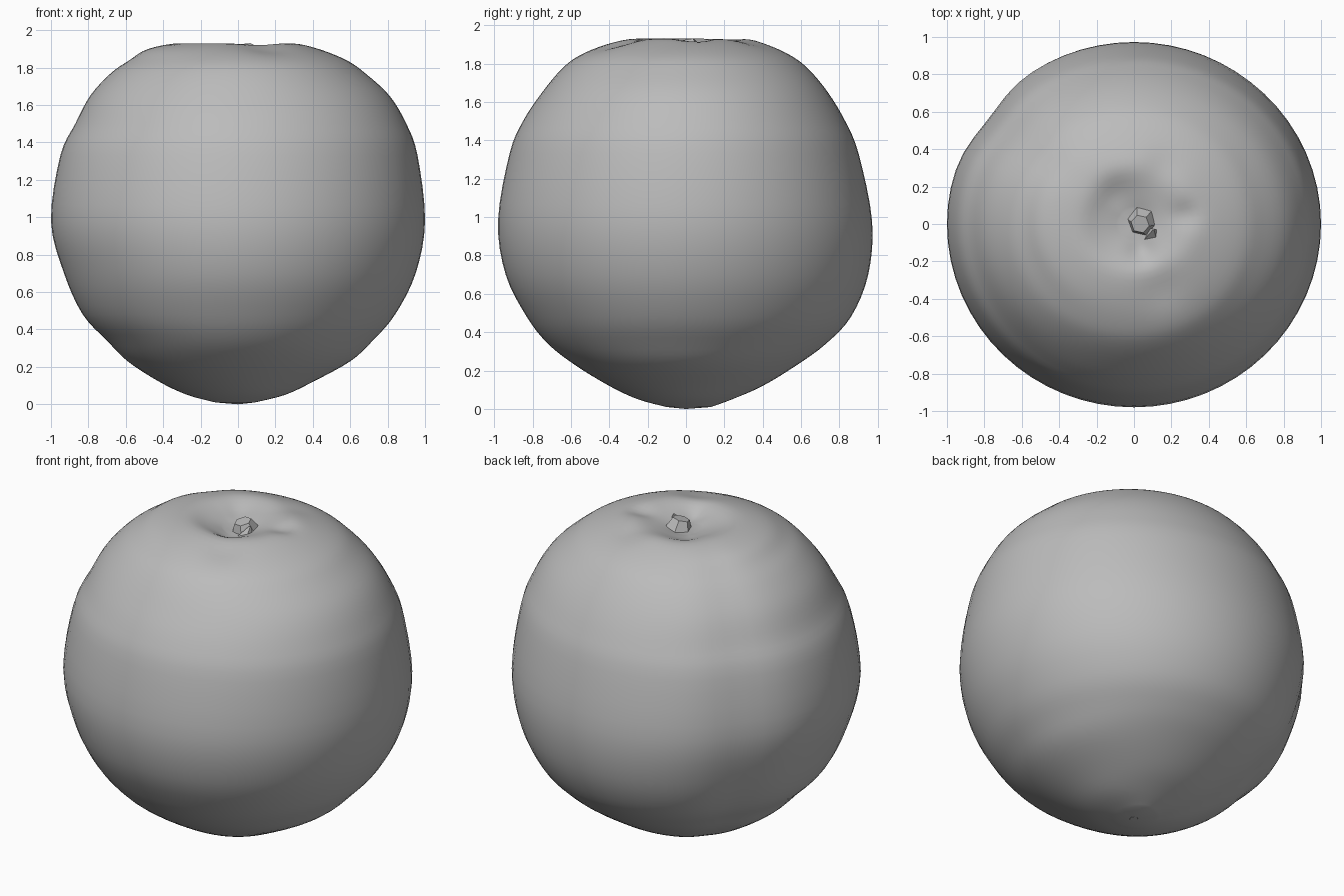
import bpy
import bmesh
from math import sin, cos, pi, exp
from mathutils import Vector

cube = bpy.data.objects.get("Cube")
if cube:
    bpy.data.objects.remove(cube)

grey = bpy.data.materials.new("plain grey")
grey.use_nodes = True
grey.diffuse_color = (0.5, 0.5, 0.5, 1)
grey.node_tree.nodes["Principled BSDF"].inputs["Base Color"].default_value = (0.5, 0.5, 0.5, 1)

# Fruit profile: height, then radius toward left, back, right, front
PROFILE = [
    (0.01, .09, .13, .12, .10),
    (0.05, .25, .24, .27, .25),
    (0.12, .40, .40, .42, .40),
    (0.23, .60, .58, .59, .58),
    (0.34, .72, .73, .70, .72),
    (0.48, .84, .86, .83, .83),
    (0.70, .95, .95, .93, .94),
    (0.98, 1.0, .97, 1.0, .98),
    (1.33, .96, .90, .95, .92),
    (1.50, .90, .83, .87, .85),
    (1.65, .81, .74, .79, .75),
    (1.77, .68, .64, .68, .65),
    (1.84, .58, .55, .58, .56),
    (1.90, .43, .42, .48, .42),
    (1.93, .30, .30, .31, .27),
    (1.90, .17, .17, .18, .16),
    (1.87, .08, .08, .08, .08),
]
# Shallow dents around the crown: x, y, width, depth
DENTS = [(.28, .05, .07, .025), (.04, -.14, .07, .03), (-.1, .16, .1, .02),
         (.15, -.35, .12, .02), (.15, .3, .1, .015)]
SIDES, STEPS = 64, 4


def spline(a, b, c, d, t):
    """Smooth curve between b and c."""
    return b + .5 * t * (c - a + t * (2 * a - 5 * b + 4 * c - d + t * (3 * (b - c) + d - a)))


def add_object(name, bm):
    mesh = bpy.data.meshes.new(name)
    bmesh.ops.recalc_face_normals(bm, faces=bm.faces)
    bm.to_mesh(mesh)
    bm.free()
    mesh.materials.append(grey)
    obj = bpy.data.objects.new(name, mesh)
    bpy.context.collection.objects.link(obj)
    return obj


def smooth_rows():
    rows, last = [], len(PROFILE) - 1
    for i in range(last):
        keys = [PROFILE[min(max(i + k, 0), last)] for k in (-1, 0, 1, 2)]
        rows += [[spline(*v, s / STEPS) for v in zip(*keys)] for s in range(STEPS)]
    return rows + [PROFILE[-1]]


def fruit_point(row, angle):
    c, s = cos(angle), sin(angle)
    r = c * c * row[1 if c > 0 else 3] + s * s * row[2 if s > 0 else 4]
    r *= 1 - .03 * exp(-((angle - .8 * pi) / .2) ** 2)
    x, y, z = r * c, r * s, row[0]
    if z > 1.7:
        z -= sum(d * exp(-((x - u) ** 2 + (y - v) ** 2) / w ** 2) for u, v, w, d in DENTS)
    return x, y, z


# Fruit body
bm = bmesh.new()
rings = [[bm.verts.new(fruit_point(row, 2 * pi * k / SIDES)) for k in range(SIDES)]
         for row in smooth_rows()]
bottom, top = bm.verts.new((0, 0, 0)), bm.verts.new((0, 0, 1.86))
for k in range(SIDES):
    n = (k + 1) % SIDES
    for low, high in zip(rings, rings[1:]):
        bm.faces.new((low[k], low[n], high[n], high[k]))
    bm.faces.new((bottom, rings[0][n], rings[0][k]))
    bm.faces.new((top, rings[-1][k], rings[-1][n]))
for face in bm.faces:
    face.smooth = True
add_object("fruit_body", bm)


# Faceted nubs: stem in the dimple, a shard beside it, and the tip underneath
def nub(name, sides, radius, height, place, tip):
    bm = bmesh.new()
    bmesh.ops.create_cone(bm, cap_ends=True, segments=sides, radius1=radius,
                          radius2=radius * tip, depth=height)
    obj = add_object(name, bm)
    obj.location = Vector(place)
    return obj


stem = nub("stem", 6, .1, .1, (.04, .01, 1.87), .5)
stem.rotation_euler = (.15, -.2, .3)
shard = nub("stem_shard", 4, .065, .1, (.1, -.05, 1.87), .1)
shard.rotation_euler = (-.3, .3, .5)
nub("bottom_tip", 5, .025, .03, (0, 0, .016), 2.2)
